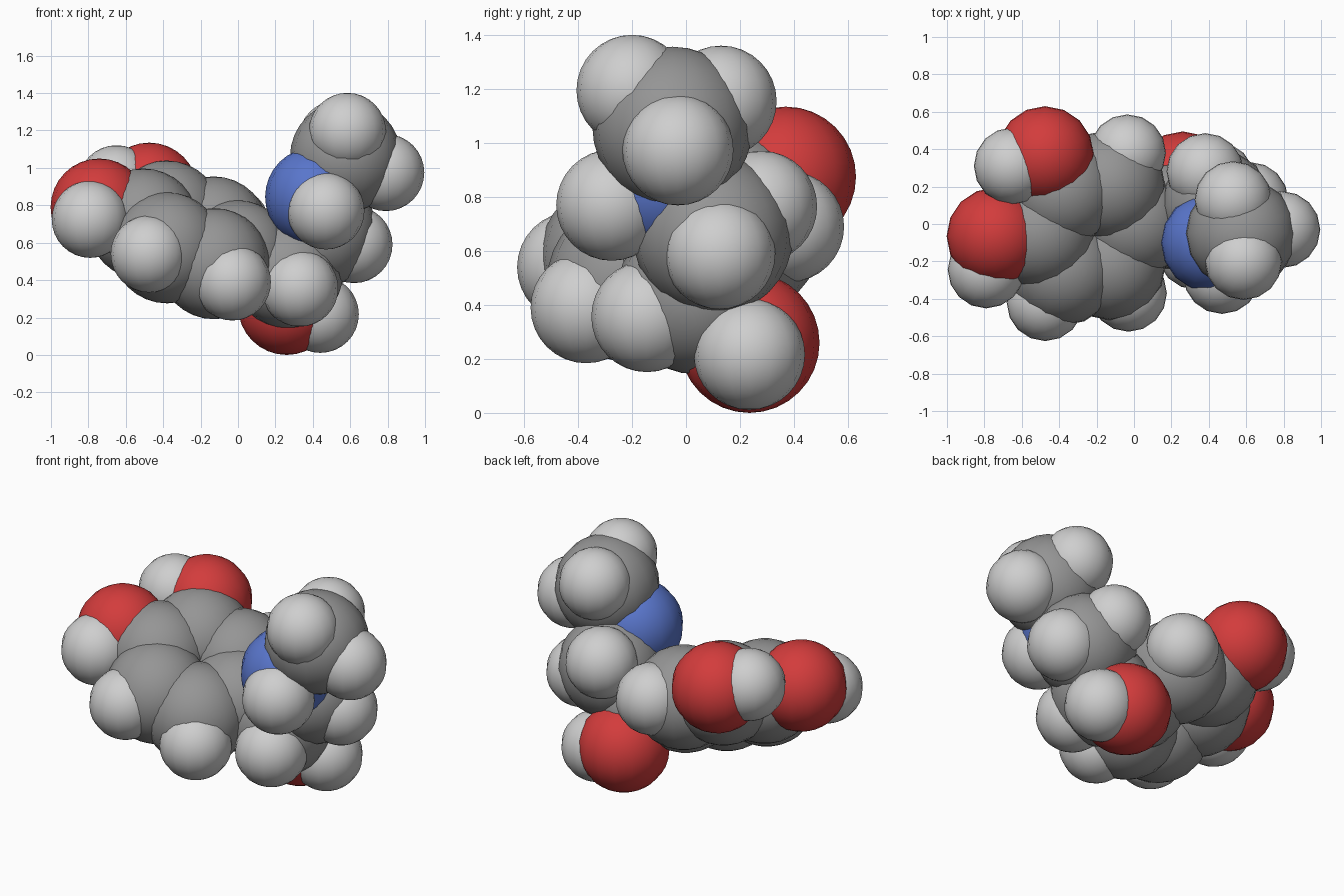
import bpy
from mathutils import Vector

cube = bpy.data.objects.get("Cube")
if cube:
    bpy.data.objects.remove(cube, do_unlink=True)


def make_material(name, colour):
    mat = bpy.data.materials.new(name)
    mat.use_nodes = True
    mat.diffuse_color = (*colour, 1)
    mat.node_tree.nodes["Principled BSDF"].inputs["Base Color"].default_value = (*colour, 1)
    return mat


# Each kind of atom: radius and colour
KINDS = {
    "carbon": (0.297, make_material("mid grey", (0.30, 0.30, 0.30))),
    "hydrogen": (0.206, make_material("light grey", (0.62, 0.62, 0.62))),
    "oxygen": (0.26, make_material("red", (0.65, 0.045, 0.045))),
    "nitrogen": (0.265, make_material("blue", (0.10, 0.18, 0.60))),
}


def atom(kind, part, position):
    radius, mat = KINDS[kind]
    bpy.ops.mesh.primitive_uv_sphere_add(segments=16, ring_count=16, radius=radius, location=position)
    obj = bpy.context.object
    obj.name = f"{part}_{kind}"
    obj.data.name = obj.name
    obj.data.materials.append(mat)
    bpy.ops.object.shade_smooth()


# Flat six-sided ring: two spokes span its plane, the others follow from them
centre = Vector((-0.255, -0.02, 0.615))
front = Vector((-0.22, -0.40, -0.075))
inner = Vector((0.225, -0.35, -0.225))
spokes = [front, inner, inner - front, -front, -inner, front - inner]
for i, spoke in enumerate(spokes):
    atom("carbon", f"ring_{i + 1}", centre + spoke * 0.565)

# Atoms carried by the ring
for i in (0, 1, 3):
    atom("hydrogen", f"ring_{i + 1}", centre + spokes[i])
atom("oxygen", "back_hydroxyl", (-0.475, 0.37, 0.875))
atom("hydrogen", "back_hydroxyl", (-0.65, 0.31, 0.915))
atom("oxygen", "right_hydroxyl", (-0.742, -0.065, 0.79))
atom("hydrogen", "right_hydroxyl", (-0.79, -0.245, 0.725))

# Side chain: first carbon with its hydroxyl
atom("carbon", "chain_lower", (0.265, 0.04, 0.44))
atom("hydrogen", "chain_lower", (0.33, -0.145, 0.357))
atom("oxygen", "lower_hydroxyl", (0.26, 0.235, 0.26))
atom("hydrogen", "lower_hydroxyl", (0.44, 0.235, 0.217))

# Side chain: second carbon
atom("carbon", "chain_upper", (0.445, 0.1, 0.66))
atom("hydrogen", "chain_upper_left", (0.62, 0.125, 0.59))
atom("hydrogen", "chain_upper_back", (0.38, 0.28, 0.765))

# Amine
atom("nitrogen", "amine", (0.41, -0.1, 0.845))
atom("hydrogen", "amine", (0.47, -0.275, 0.77))

# Methyl group at the top
atom("carbon", "methyl", (0.575, -0.05, 1.06))
atom("hydrogen", "methyl_left", (0.79, -0.03, 0.975))
atom("hydrogen", "methyl_front", (0.585, -0.2, 1.195))
atom("hydrogen", "methyl_back", (0.53, 0.13, 1.155))
